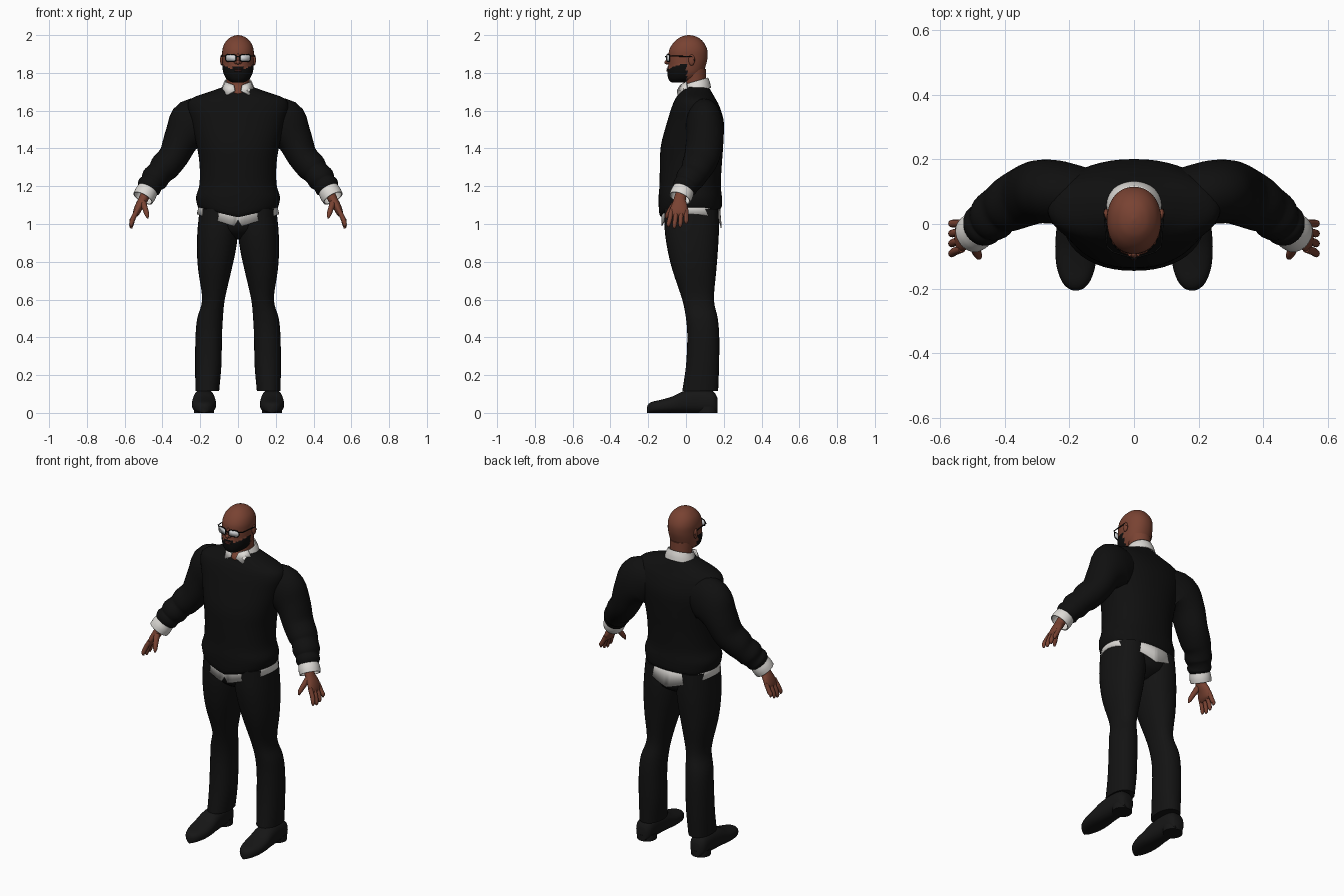
import bpy
import bmesh
import math
from mathutils import Vector

if "Cube" in bpy.data.objects:
    bpy.data.objects.remove(bpy.data.objects["Cube"], do_unlink=True)


def material(name, r, g, b):
    m = bpy.data.materials.new(name)
    m.use_nodes = True
    m.diffuse_color = (r, g, b, 1)
    bsdf = m.node_tree.nodes["Principled BSDF"]
    bsdf.inputs["Base Color"].default_value = (r, g, b, 1)
    bsdf.inputs["Roughness"].default_value = 0.8
    return m


SKIN = material("brown skin", .19, .055, .032)
LIPS = material("dark lips", .09, .025, .02)
BLACK = material("black knit", .005, .005, .005)
TROUSER = material("black cloth", .0065, .0065, .0065)
LEATHER = material("black leather", .008, .008, .008)
HAIR = material("black hair", .004, .004, .004)
WHITE = material("white shirt", .72, .7, .67)
LENS = material("pale lens", .68, .7, .72)
SIDES = ((1, "left"), (-1, "right"))


def finish(name, bm, mats, thick=0):
    bmesh.ops.recalc_face_normals(bm, faces=bm.faces)
    me = bpy.data.meshes.new(name)
    bm.to_mesh(me)
    bm.free()
    for m in mats:
        me.materials.append(m)
    me.shade_smooth()
    me.set_sharp_from_angle(angle=math.radians(50))
    ob = bpy.data.objects.new(name, me)
    bpy.context.scene.collection.objects.link(ob)
    if thick:
        mod = ob.modifiers.new("thickness", "SOLIDIFY")
        mod.thickness = thick
        mod.offset = 0
    return ob


def smooth_rows(rows, steps):
    # Catmull-Rom interpolation between the given rings
    out = []
    for i in range(len(rows) - 1):
        p = [rows[max(0, min(len(rows) - 1, i + k))] for k in (-1, 0, 1, 2)]
        for s in range(steps):
            t = s / steps
            out.append([.5 * (2 * b + (c - a) * t + (2 * a - 5 * b + 4 * c - d) * t ** 2
                              + (3 * b - a - 3 * c + d) * t ** 3) for a, b, c, d in zip(*p)])
    return out + [list(rows[-1])]


def loft(name, mats, rows, frame="path", side=1, n=28, steps=4, power=2,
         caps=True, bend=None, paint=None, drop=None, thick=0):
    # rows hold centre x, y, z and two radii
    rows = smooth_rows(rows, steps)
    centres = [Vector(r[:3]) for r in rows]
    bm = bmesh.new()
    rings = []
    for i, r in enumerate(rows):
        u = Vector((1, 0, 0))
        v = Vector((0, 1, 0)) if frame == "z" else Vector((0, 0, 1))
        if frame == "path":
            t = (centres[min(i + 1, len(rows) - 1)] - centres[max(i - 1, 0)]).normalized()
            v = (Vector((0, 1, 0)) - t * t.y).normalized()
            u = v.cross(t)
        ring = []
        for k in range(n):
            c, s = math.cos(math.tau * k / n), math.sin(math.tau * k / n)
            c, s = [math.copysign(abs(w) ** (2 / power), w) for w in (c, s)]
            p = centres[i] + u * (r[3] * c) + v * (r[4] * s)
            if bend:
                p = bend(p)
            ring.append(bm.verts.new((p.x * side, p.y, p.z)))
        rings.append(ring)
    for a, b in zip(rings, rings[1:]):
        for k in range(n):
            bm.faces.new((a[k], a[k - 1], b[k - 1], b[k]))
    if caps:
        bm.faces.new(rings[0])
        bm.faces.new(rings[-1])
    for f in list(bm.faces):
        c = f.calc_center_median()
        if paint and paint(c):
            f.material_index = 1
        if drop and drop(c):
            bm.faces.remove(f)
    return finish(name, bm, mats, thick)


def stack(name, mats, rows, **kw):
    # rows hold height, left and right limits, front and back limits
    return loft(name, mats, [((a + b) / 2, (c + d) / 2, z, (b - a) / 2, (d - c) / 2)
                             for z, a, b, c, d in rows], frame="z", **kw)


def body(name, mats, rows, **kw):
    return stack(name, mats, [(z, -w, w, f, b) for z, w, f, b in rows], **kw)


def ball(name, mat, centre, radii):
    bm = bmesh.new()
    bmesh.ops.create_uvsphere(bm, u_segments=20, v_segments=12, radius=1)
    for v in bm.verts:
        v.co = Vector([c + r * w for c, r, w in zip(centre, radii, v.co)])
    return finish(name, bm, [mat])


def plate(name, mat, points, thick):
    bm = bmesh.new()
    bm.faces.new([bm.verts.new(p) for p in points])
    return finish(name, bm, [mat], thick)


def tube(name, mat, points, radius, cyclic=False):
    cu = bpy.data.curves.new(name, "CURVE")
    cu.dimensions = "3D"
    cu.bevel_depth = radius
    cu.bevel_resolution = 2
    sp = cu.splines.new("POLY")
    sp.points.add(len(points) - 1)
    for q, p in zip(sp.points, points):
        q.co = (*p, 1)
    sp.use_cyclic_u = cyclic
    cu.materials.append(mat)
    bpy.context.scene.collection.objects.link(bpy.data.objects.new(name, cu))


# Sweater body, with a hem that dips at the front
def hem_lift(p):
    fade = max(0, min(1, (1.15 - p.z) / .115))
    p.z += .045 * fade * min(1, max(abs(p.x) / .2, p.y / .19))
    return p


body("sweater", [BLACK], [
    (1.035, .2, -.13, .18), (1.06, .214, -.142, .19), (1.14, .222, -.145, .19),
    (1.21, .204, -.14, .184), (1.32, .204, -.138, .19), (1.42, .22, -.132, .197),
    (1.54, .25, -.1, .2), (1.62, .268, -.075, .178), (1.665, .245, -.055, .155),
    (1.7, .15, -.03, .135), (1.725, .08, -.012, .12)], n=48, power=2.2, bend=hem_lift)


# Shirt tail under the sweater
def tail(p):
    if p.z < 1.05:
        p.z = 1.05 - .07 * (1 - abs(p.x) / .21)
        if p.y < 0:
            p.z += .04 * max(0, 1 - abs(p.x) / .02)
    return p


body("shirt_tail", [WHITE], [(1.12, .2, -.125, .175), (1, .215, -.128, .186)],
     n=96, steps=1, power=2.2, caps=False, bend=tail, thick=.006)

# Trousers
body("trouser_seat", [TROUSER], [(.92, .04, -.03, .1), (.96, .15, -.09, .16),
                                 (1.02, .2, -.112, .176), (1.1, .2, -.11, .172)], n=40)
for s, label in SIDES:
    stack(label + "_trouser_leg", [TROUSER], [
        (1.08, .005, .203, -.115, .172), (.96, 0, .215, -.112, .174), (.85, .014, .217, -.095, .168),
        (.75, .036, .21, -.07, .16), (.6, .07, .19, -.02, .148), (.5, .08, .216, 0, .168),
        (.4, .085, .225, .007, .176), (.25, .088, .227, 0, .175), (.115, .1, .225, -.02, .17)],
        side=s, power=2.2)
    # Shoes
    loft(label + "_shoe", [LEATHER], [
        (.18, y, h, w, h) for y, w, h in (
            (.166, .03, .04), (.14, .05, .058), (.06, .055, .063), (-.01, .06, .058),
            (-.07, .064, .044), (-.13, .06, .035), (-.175, .045, .03), (-.198, .026, .024),
            (-.206, .008, .016))], frame="y", side=s, power=2.5)
    stack(label + "_shoe_heel", [LEATHER], [(0, .126, .234, .06, .168), (.035, .126, .234, .06, .168)],
          side=s, steps=1)

    # Sleeves with soft folds toward the wrist
    loft(label + "_sleeve", [BLACK], [
        (.14, .085, 1.55, .11, .085), (.235, .098, 1.525, .138, .098), (.295, .1, 1.455, .098, .098),
        (.34, .085, 1.36, .08, .094), (.39, .06, 1.3, .079, .085), (.415, .045, 1.27, .069, .077),
        (.44, .022, 1.24, .073, .077), (.457, .008, 1.215, .062, .067), (.47, -.005, 1.198, .066, .067),
        (.482, -.015, 1.18, .054, .056)], side=s)
    loft(label + "_shirt_cuff", [WHITE], [
        (.477, -.012, 1.185, .052, .054), (.49, -.022, 1.16, .056, .058), (.503, -.032, 1.137, .054, .056)],
        side=s, caps=False, thick=.006)

    # Hands
    loft(label + "_palm", [SKIN], [
        (.48, -.02, 1.18, .026, .03), (.502, -.033, 1.13, .025, .032), (.525, -.035, 1.09, .022, .045),
        (.54, -.04, 1.055, .017, .047), (.545, -.04, 1.04, .008, .035)], side=s)
    for i, finger in enumerate(("little", "ring", "middle", "index")):
        y, low = .001 - .026 * i, (1.0, .983, .976, .985)[i]
        loft(f"{label}_{finger}_finger", [SKIN], [
            (.533, y, 1.075, .012, .012), (.555, y * 1.1, 1.03, .013, .0125),
            (.565, y * 1.2, low + .015, .011, .011), (.563, y * 1.2, low, .004, .004)], side=s, n=12)
    loft(label + "_thumb", [SKIN], [
        (.505, -.045, 1.12, .018, .02), (.493, -.075, 1.085, .015, .016),
        (.482, -.098, 1.05, .012, .012), (.478, -.106, 1.03, .004, .004)], side=s, n=12)

# Neck and shirt collar
body("neck", [SKIN], [(1.66, .05, -.03, .1), (1.7, .055, -.038, .105),
                      (1.74, .06, -.012, .106), (1.82, .066, -.03, .105)])


def collar_tilt(p):
    p.z += .3 * (p.y - .06)
    return p


body("collar_band", [WHITE], [(1.7, .088, -.022, .13), (1.73, .08, -.02, .124), (1.758, .069, -.016, .114)],
     n=48, caps=False, bend=collar_tilt, drop=lambda c: c.y < 0 and abs(c.x) < .024, thick=.006)
for s, label in SIDES:
    plate(label + "_collar_leaf", WHITE, [(s * x, y, z) for x, y, z in (
        (.022, -.028, 1.735), (.066, .002, 1.752), (.086, .008, 1.705),
        (.058, -.042, 1.682), (.016, -.046, 1.705))], .008)


# Head, with the beard painted on the jaw
def beard(c):
    edge = 1.834 if abs(c.x) < .03 else 1.8 + .55 * abs(c.x)
    return c.y < .004 and c.z < edge


def beard_swell(p):
    if beard(p):
        p.y -= .004
        p.x *= 1.03
    return p


body("head", [SKIN, HAIR], [
    (1.748, .02, -.06, 0), (1.753, .038, -.078, .03), (1.77, .06, -.09, .065), (1.8, .075, -.094, .09),
    (1.84, .081, -.093, .105), (1.88, .083, -.093, .114), (1.92, .083, -.089, .113),
    (1.955, .072, -.07, .098), (1.982, .049, -.042, .073), (1.995, .025, -.015, .045),
    (2, .004, .01, .02)], n=72, steps=6, power=2.15, bend=beard_swell, paint=beard)
ball("nose_bridge", SKIN, (0, -.093, 1.875), (.01, .013, .028))
ball("nose_tip", SKIN, (0, -.1, 1.856), (.012, .014, .012))
ball("lower_lip", LIPS, (0, -.096, 1.811), (.02, .008, .005))
ball("upper_lip", LIPS, (0, -.096, 1.82), (.022, .007, .004))

# Ears and spectacles
for s, label in SIDES:
    ball(label + "_ear", SKIN, (s * .086, .03, 1.868), (.009, .017, .029))
    ball(label + "_nostril", SKIN, (s * .011, -.094, 1.854), (.008, .01, .008))
    rim = []
    for k in range(24):
        c, w = math.cos(math.tau * k / 24), math.sin(math.tau * k / 24)
        x = .038 + .028 * math.copysign(abs(c) ** .6, c)
        z = 1.879 + .019 * math.copysign(abs(w) ** .6, w)
        rim.append((s * x, -.106 + .3 * x, z))
    plate(label + "_lens", LENS, rim, .004)
    tube(label + "_lens_rim", HAIR, rim, .0028, True)
    tube(label + "_temple_arm", HAIR, [(s * .066, -.086, 1.889), (s * .083, -.07, 1.889),
                                       (s * .091, .03, 1.887), (s * .09, .045, 1.865)], .003)
tube("spectacle_bridge", HAIR, [(-.012, -.104, 1.884), (0, -.109, 1.887), (.012, -.104, 1.884)], .003)
